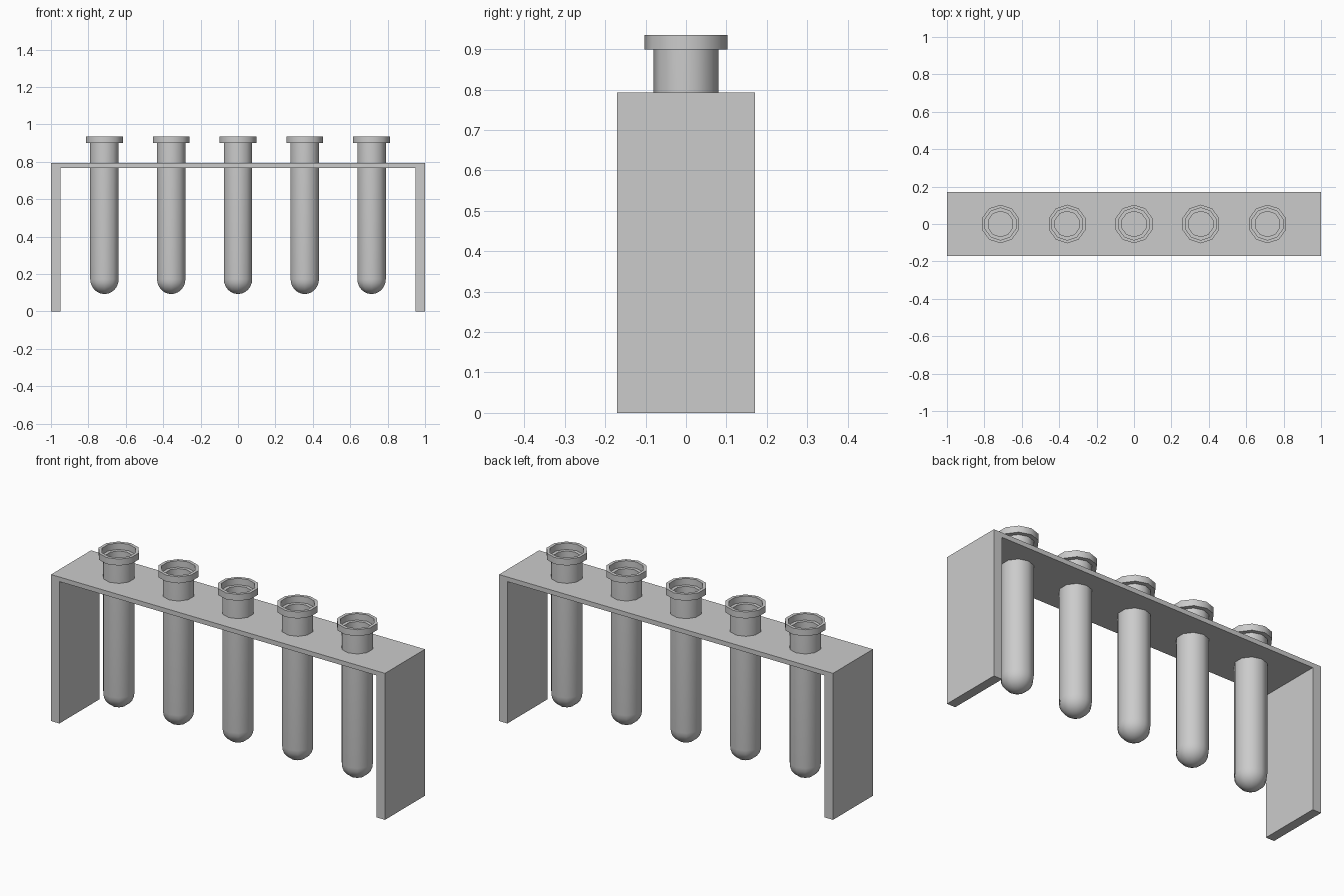
import bpy, bmesh, math

if "Cube" in bpy.data.objects:
    bpy.data.objects.remove(bpy.data.objects["Cube"])

grey = bpy.data.materials.new("light_grey")
grey.use_nodes = True
GREY = (0.6, 0.6, 0.6, 1)
grey.diffuse_color = GREY
grey.node_tree.nodes["Principled BSDF"].inputs["Base Color"].default_value = GREY

LENGTH, DEPTH, HEIGHT = 2.0, 0.342, 0.793
LEG, SHELF = 0.05, 0.025
SIDES, RADIUS, BOTTOM = 10, 0.08, 0.093


def add_object(name, bm):
    bmesh.ops.recalc_face_normals(bm, faces=bm.faces)
    mesh = bpy.data.meshes.new(name)
    bm.to_mesh(mesh)
    bm.free()
    mesh.materials.append(grey)
    obj = bpy.data.objects.new(name, mesh)
    bpy.context.collection.objects.link(obj)
    return obj


# Rack: an upside-down U profile extruded along its depth
def make_rack():
    bm = bmesh.new()
    h, inner = LENGTH / 2, LENGTH / 2 - LEG
    under = HEIGHT - SHELF
    outline = [(-h, 0), (-h, HEIGHT), (h, HEIGHT), (h, 0),
               (inner, 0), (inner, under), (-inner, under), (-inner, 0)]
    face = bm.faces.new([bm.verts.new((x, -DEPTH / 2, z)) for x, z in outline])
    extruded = bmesh.ops.extrude_face_region(bm, geom=[face], use_keep_orig=True)
    verts = [v for v in extruded["geom"] if isinstance(v, bmesh.types.BMVert)]
    bmesh.ops.translate(bm, verts=verts, vec=(0, DEPTH, 0))
    add_object("rack", bm)


# Test tube: round bottom, straight wall and a stepped hollow lip
def make_tube(name, x):
    centre = BOTTOM + RADIUS
    steps = 6
    arc = [math.pi / 2 * i / steps for i in range(1, steps + 1)]
    dome = [(RADIUS * math.sin(a), centre - RADIUS * math.cos(a)) for a in arc]
    wall = 0.012
    outer = [(0, BOTTOM)] + dome + [(RADIUS, 0.9), (0.103, 0.9), (0.103, 0.935)]
    k = (RADIUS - wall) / RADIUS
    inner = [(0.086, 0.935), (0.086, 0.9), (RADIUS - wall, 0.9)]
    inner += [(r * k, centre + (z - centre) * k) for r, z in reversed(dome)]
    inner += [(0, BOTTOM + wall)]

    bm = bmesh.new()
    points = [bm.verts.new((0, -r, z)) for r, z in outer + inner]
    edges = [bm.edges.new(pair) for pair in zip(points, points[1:])]
    bmesh.ops.spin(bm, geom=points + edges, cent=(0, 0, 0), axis=(0, 0, 1),
                   angle=math.tau, steps=SIDES)
    bmesh.ops.remove_doubles(bm, verts=bm.verts, dist=0.0005)
    obj = add_object(name, bm)
    obj.location.x = x
    bpy.ops.object.select_all(action="DESELECT")
    obj.select_set(True)
    bpy.context.view_layer.objects.active = obj
    bpy.ops.object.shade_smooth_by_angle(angle=math.radians(40))


make_rack()
for i in range(5):
    make_tube(f"test_tube_{i + 1}", (i - 2) * 0.357)
